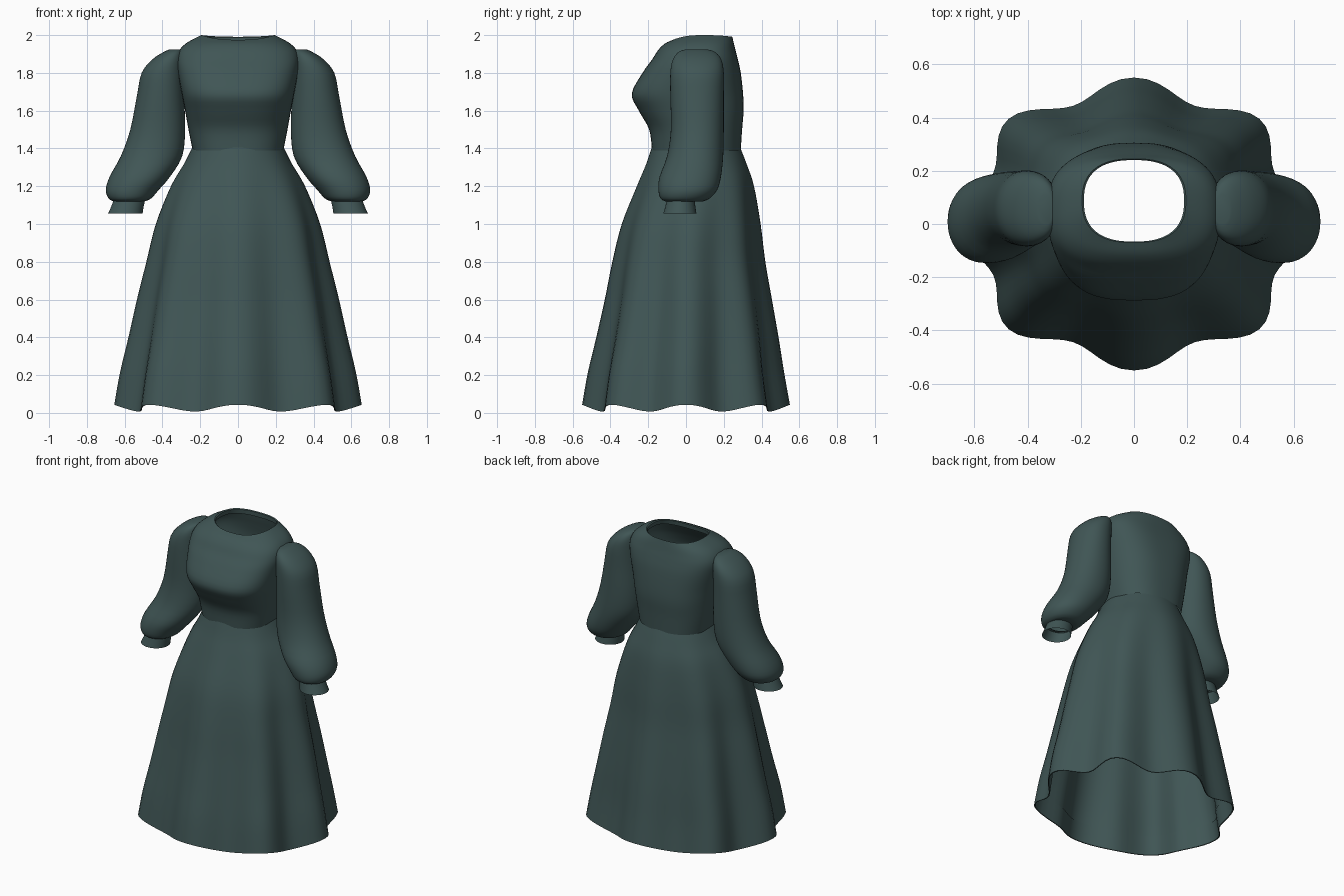
import bpy, bmesh, math

if "Cube" in bpy.data.objects:
    bpy.data.objects.remove(bpy.data.objects["Cube"])

cloth = bpy.data.materials.new("dark teal cloth")
cloth.diffuse_color = (0.051, 0.092, 0.091, 1)
cloth.use_nodes = True
cloth.node_tree.nodes["Principled BSDF"].inputs["Base Color"].default_value = cloth.diffuse_color


def refine(rows, steps):
    """Catmull-Rom interpolation between section rows."""
    out = []
    for i in range(len(rows) - 1):
        a, b = rows[max(i - 1, 0)], rows[i]
        c, d = rows[i + 1], rows[min(i + 2, len(rows) - 1)]
        for s in range(steps):
            t = s / steps
            out.append([0.5 * (2 * q + (r - p) * t + (2 * p - 5 * q + 4 * r - u) * t * t
                               + (3 * q - p - 3 * r + u) * t ** 3)
                        for p, q, r, u in zip(a, b, c, d)])
    return out + [list(rows[-1])]


def power(v, n):
    return math.copysign(abs(v) ** (2 / n), v)


def ring(z, x0, x1, y0, y1, n=2.0, count=48, wave=0.0, lift=0.0, dip=0.0):
    """Rounded section with optional scalloped folds and a dipping front."""
    pts = []
    for i in range(count):
        a = 2 * math.pi * i / count
        fold = math.cos(8 * a)
        k = 1 - wave * (1 - fold) / 2
        s = math.sin(a)
        pts.append(((x0 + x1) / 2 + k * (x1 - x0) / 2 * power(math.cos(a), n),
                    (y0 + y1) / 2 + k * (y1 - y0) / 2 * power(s, n),
                    z + lift * fold - dip * s * s * (1.0 if s < 0 else 0.35)))
    return pts


def loft(name, rings, cap=False, mirror=False, angle=40):
    bm = bmesh.new()
    loops = [[bm.verts.new(p) for p in r] for r in rings]
    for a, b in zip(loops, loops[1:]):
        m = len(a)
        for i in range(m):
            bm.faces.new((a[i], a[(i + 1) % m], b[(i + 1) % m], b[i]))
    if cap:
        bm.faces.new(loops[-1])
    if mirror:
        for v in bm.verts:
            v.co.x = -v.co.x
        bmesh.ops.reverse_faces(bm, faces=bm.faces)
    me = bpy.data.meshes.new(name)
    bm.to_mesh(me)
    bm.free()
    me.materials.append(cloth)
    ob = bpy.data.objects.new(name, me)
    bpy.context.collection.objects.link(ob)
    bpy.ops.object.select_all(action='DESELECT')
    ob.select_set(True)
    bpy.context.view_layer.objects.active = ob
    bpy.ops.object.shade_smooth_by_angle(angle=math.radians(angle))
    return ob


# Skirt: z, half width, front y, back y, fold depth, hem lift
skirt_rows = [
    (0.025, 0.655, -0.55, 0.55, 0.13, 0.018),
    (0.20, 0.625, -0.52, 0.52, 0.13, 0.012),
    (0.40, 0.58, -0.475, 0.49, 0.12, 0.0),
    (0.60, 0.535, -0.43, 0.455, 0.105, 0.0),
    (0.80, 0.485, -0.39, 0.42, 0.085, 0.0),
    (1.00, 0.435, -0.34, 0.395, 0.06, 0.0),
    (1.20, 0.355, -0.26, 0.36, 0.03, 0.0),
    (1.32, 0.285, -0.21, 0.32, 0.01, 0.0),
    (1.41, 0.24, -0.18, 0.285, 0.0, 0.0),
]
skirt = [ring(z, -w, w, f, b, 2.1, 96, wv, lf)
         for z, w, f, b, wv, lf in refine(skirt_rows, 4)]
loft("skirt", skirt)

# Turned-up facing inside the hem
facing = [[(x * s, y * s, z) for x, y, z in skirt[k]]
          for k, s in ((3, 0.99), (0, 0.988), (0, 1.0))]
loft("hem_facing", facing[::-1])

# Bodice: z, half width, front y, back y, squareness, neckline dip
bodice_rows = [
    (1.39, 0.24, -0.18, 0.29, 2.5, 0.0),
    (1.50, 0.262, -0.195, 0.297, 2.5, 0.0),
    (1.60, 0.28, -0.25, 0.305, 2.6, 0.0),
    (1.69, 0.298, -0.287, 0.302, 2.7, 0.0),
    (1.80, 0.318, -0.23, 0.29, 2.8, 0.0),
    (1.87, 0.325, -0.18, 0.275, 2.8, 0.0),
    (1.92, 0.31, -0.148, 0.262, 2.7, 0.0),
    (1.96, 0.27, -0.112, 0.253, 2.6, 0.005),
    (2.00, 0.195, -0.07, 0.245, 2.5, 0.025),
]
bodice = [ring(z, -w, w, f, b, n, 64, dip=d)
          for z, w, f, b, n, d in refine(bodice_rows, 4)]
# Neckline turned inward
bodice.append(ring(1.995, -0.188, 0.188, -0.066, 0.24, 2.5, 64, dip=0.025))
bodice.append(ring(1.965, -0.195, 0.195, -0.07, 0.242, 2.5, 64, dip=0.025))
loft("bodice", bodice)

# Puffed sleeve: z, inner x, outer x, front y, back y
sleeve_rows = [
    (1.12, 0.495, 0.66, -0.11, 0.09),
    (1.135, 0.46, 0.685, -0.135, 0.125),
    (1.18, 0.42, 0.70, -0.146, 0.165),
    (1.25, 0.36, 0.68, -0.14, 0.185),
    (1.36, 0.295, 0.62, -0.10, 0.197),
    (1.50, 0.28, 0.57, -0.08, 0.20),
    (1.68, 0.285, 0.535, -0.083, 0.20),
    (1.80, 0.285, 0.51, -0.083, 0.20),
    (1.87, 0.285, 0.455, -0.07, 0.187),
    (1.91, 0.29, 0.395, -0.04, 0.155),
    (1.925, 0.30, 0.36, 0.0, 0.11),
]
# Cuff, flaring outward and open at the wrist
cuff_rows = [
    (1.055, 0.505, 0.688, -0.12, 0.055),
    (1.09, 0.50, 0.672, -0.11, 0.05),
    (1.135, 0.49, 0.655, -0.10, 0.045),
]
for side, flip in (("left", False), ("right", True)):
    gather = [ring(1.125, 0.50, 0.645, -0.09, 0.04)]
    sleeve = gather + [ring(*r, 2.1) for r in refine(sleeve_rows, 3)]
    loft(side + "_sleeve", sleeve, cap=True, mirror=flip)
    loft(side + "_cuff", [ring(*r) for r in cuff_rows], mirror=flip)
